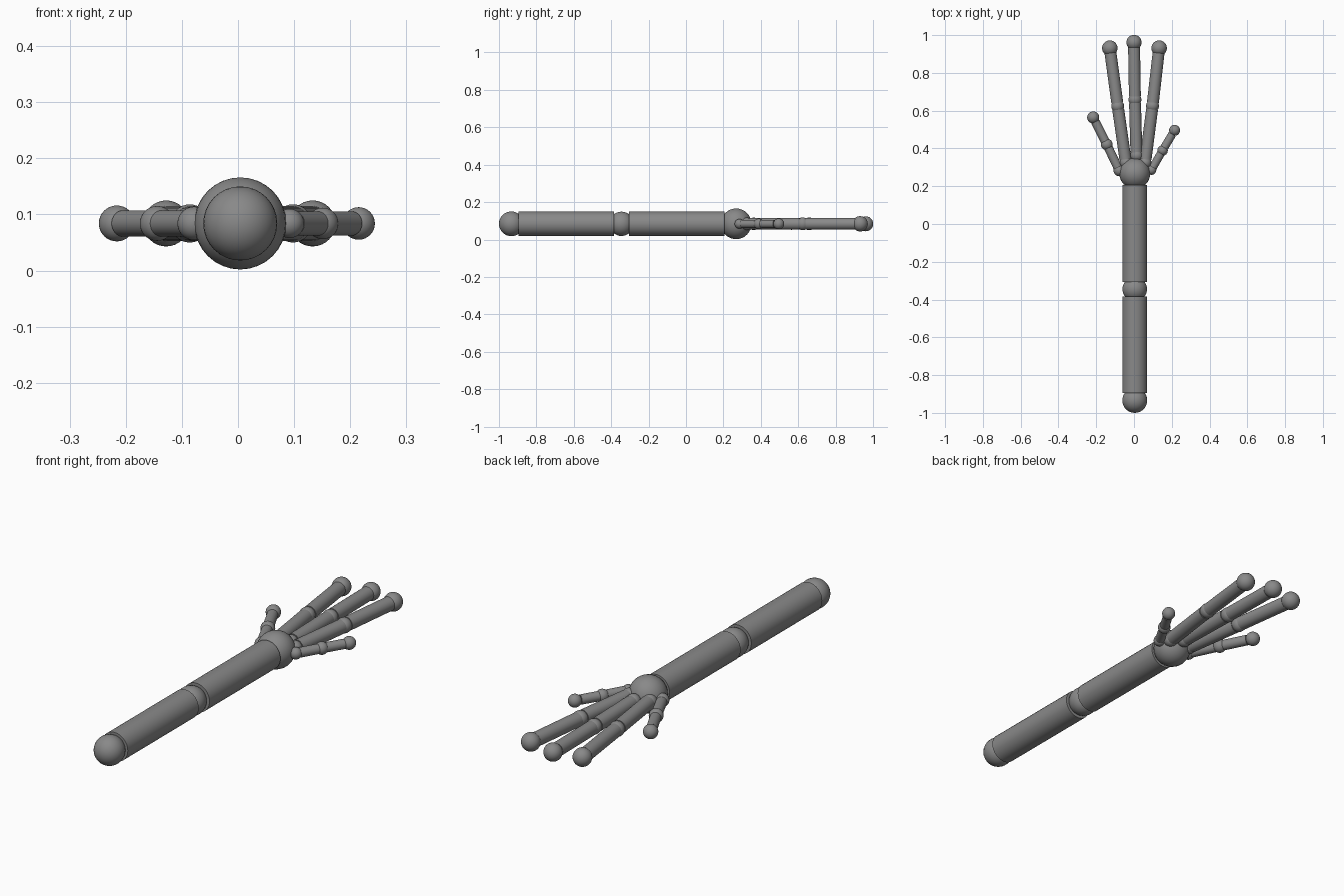
import bpy, math
from mathutils import Vector

if "Cube" in bpy.data.objects:
    bpy.data.objects.remove(bpy.data.objects["Cube"])

Z = 0.084  # height of the arm axis
grey = bpy.data.materials.new("mid grey")
grey.diffuse_color = (0.25, 0.25, 0.25, 1)
grey.use_nodes = True
grey.node_tree.nodes["Principled BSDF"].inputs["Base Color"].default_value = grey.diffuse_color


def finish(name):
    ob = bpy.context.object
    ob.name = name
    ob.data.materials.append(grey)
    bpy.ops.object.shade_smooth_by_angle(angle=math.radians(40))


def ball(name, x, y, r):
    bpy.ops.mesh.primitive_uv_sphere_add(segments=32, ring_count=16, radius=r, location=(x, y, Z))
    finish(name)


def rod(name, a, b, r, gap_a, gap_b):
    """Cylinder from a to b, shortened by a gap at each end."""
    a, b = Vector((*a, Z)), Vector((*b, Z))
    d = (b - a).normalized()
    a, b = a + d * gap_a, b - d * gap_b
    bpy.ops.mesh.primitive_cylinder_add(
        vertices=32, radius=r, depth=(b - a).length, location=(a + b) / 2,
        rotation=d.to_track_quat('Z', 'Y').to_euler())
    finish(name)


# Arm: shoulder, elbow and wrist balls joined by two thick tubes
AX = 0.004
ball("shoulder_joint", AX, -0.934, 0.066)
ball("elbow_joint", AX, -0.345, 0.065)
ball("wrist_joint", AX, 0.268, 0.082)
rod("upper_arm", (AX, -0.934), (AX, -0.345), 0.066, 0.038, 0.039)
rod("forearm", (AX, -0.345), (AX, 0.268), 0.066, 0.039, 0.061)

# Digits: base, knuckle and tip points, ball radii, rod radius, rod gap
digits = {
    "left_finger": ((-0.043, 0.325), (-0.086, 0.623), (-0.128, 0.931), (0.033, 0.034, 0.041), 0.0315, 0.018),
    "middle_finger": ((0.013, 0.362), (0.005, 0.658), (0.0, 0.961), (0.033, 0.034, 0.040), 0.0315, 0.018),
    "right_finger": ((0.059, 0.325), (0.098, 0.625), (0.133, 0.931), (0.033, 0.034, 0.041), 0.0315, 0.018),
    "left_thumb": ((-0.078, 0.283), (-0.144, 0.421), (-0.216, 0.564), (0.030, 0.031, 0.032), 0.0235, 0.018),
    "right_thumb": ((0.092, 0.286), (0.151, 0.389), (0.215, 0.496), (0.026, 0.028, 0.029), 0.0215, 0.016),
}
for name, (base, knuckle, tip, radii, r, gap) in digits.items():
    for part, p, br in zip(("base", "knuckle", "tip"), (base, knuckle, tip), radii):
        ball(f"{name}_{part}", *p, br)
    rod(f"{name}_lower", base, knuckle, r, gap, gap)
    rod(f"{name}_upper", knuckle, tip, r, gap, gap + 0.008)
